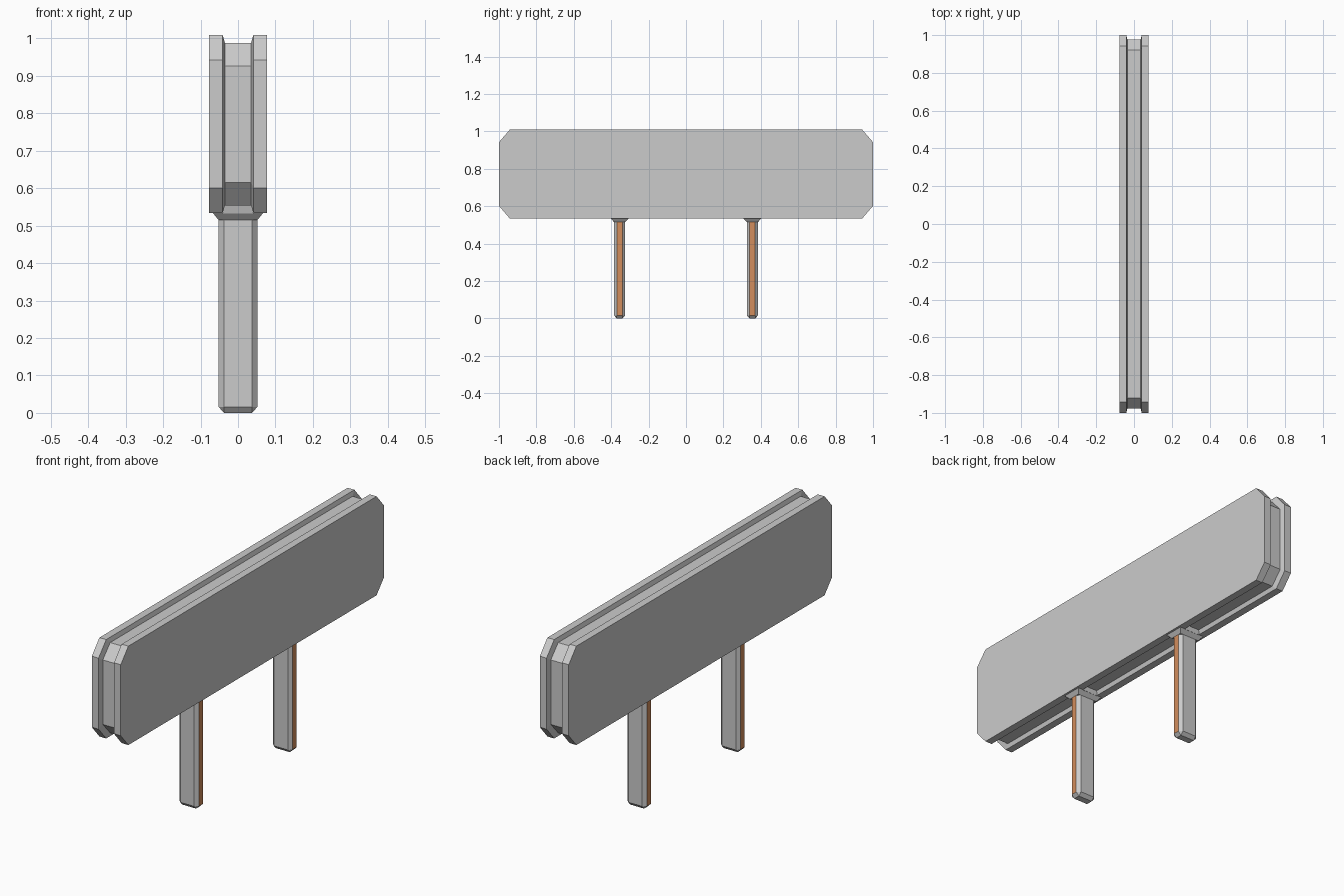
import bpy, bmesh

if "Cube" in bpy.data.objects:
    bpy.data.objects.remove(bpy.data.objects["Cube"])

orange = bpy.data.materials.new("orange_strip")
orange.diffuse_color = (0.65, 0.27, 0.11, 1)
orange.use_nodes = True
orange.node_tree.nodes["Principled BSDF"].inputs["Base Color"].default_value = orange.diffuse_color
grey = bpy.data.materials.new("grey_body")
grey.diffuse_color = (0.8, 0.8, 0.8, 1)
grey.use_nodes = True
grey.node_tree.nodes["Principled BSDF"].inputs["Base Color"].default_value = grey.diffuse_color


def finish(bm, name):
    bmesh.ops.recalc_face_normals(bm, faces=bm.faces)
    me = bpy.data.meshes.new(name)
    bm.to_mesh(me)
    bm.free()
    ob = bpy.data.objects.new(name, me)
    bpy.context.collection.objects.link(ob)
    return ob


def octagon(hy, z0, z1, cy, cz):
    """Chamfered rectangle in the YZ plane."""
    return [(-hy, z0 + cz), (-hy + cy, z0), (hy - cy, z0), (hy, z0 + cz),
            (hy, z1 - cz), (hy - cy, z1), (-hy + cy, z1), (-hy, z1 - cz)]


def hull(name, points):
    """Convex solid around a few points."""
    bm = bmesh.new()
    for p in points:
        bm.verts.new(p)
    bmesh.ops.convex_hull(bm, input=bm.verts[:])
    bmesh.ops.dissolve_limit(bm, angle_limit=0.01, verts=bm.verts[:], edges=bm.edges[:])
    return finish(bm, name)


def rect(hx, hy, z, y):
    return [(sx * hx, y + sy * hy, z) for sx in (-1, 1) for sy in (-1, 1)]


# Sign board: chamfered panel with a groove running round its edge
outer = octagon(1.0, 0.534, 1.009, 0.058, 0.067)
inner = octagon(0.976, 0.554, 0.988, 0.056, 0.062)
bm = bmesh.new()
rings = []
for x, ring in ((-0.077, outer), (-0.041, outer), (-0.035, inner),
                (0.035, inner), (0.041, outer), (0.077, outer)):
    rings.append([bm.verts.new((x, y, z)) for y, z in ring])
for a, b in zip(rings, rings[1:]):
    for i in range(8):
        j = (i + 1) % 8
        bm.faces.new((a[i], a[j], b[j], b[i]))
bm.faces.new(rings[0])
bm.faces.new(rings[-1])
finish(bm, "sign_board")

# Two posts with chamfered legs, flared collars and plugs filling the groove
for side, y in (("front", -0.355), ("back", 0.355)):
    pts = rect(0.037, 0.016, 0, y)
    for z in (0.016, 0.517):
        pts += rect(0.052, 0.015, z, y) + rect(0.037, 0.03, z, y)
    leg = hull(side + "_post", pts)
    leg.data.materials.append(grey)
    leg.data.materials.append(orange)
    for f in leg.data.polygons:
        f.material_index = int(abs(f.normal.x) > 0.95)
    hull(side + "_collar", rect(0.052, 0.03, 0.515, y) + rect(0.067, 0.048, 0.534, y))
    hull(side + "_plug", rect(0.041, 0.048, 0.533, y) + rect(0.035, 0.054, 0.556, y))
